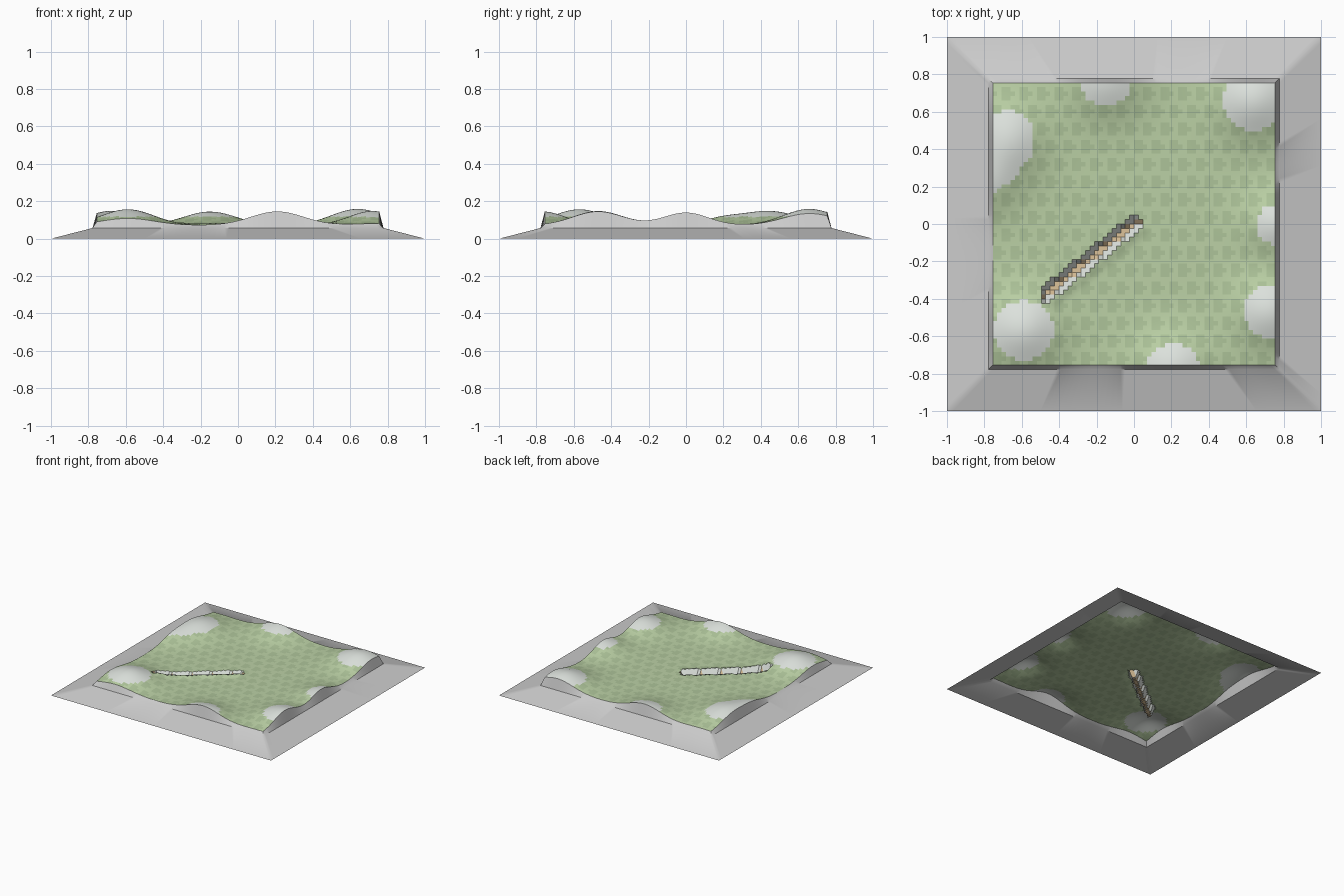
import bpy, bmesh, math
from mathutils import Vector

if "Cube" in bpy.data.objects:
    bpy.data.objects.remove(bpy.data.objects["Cube"])

N, R = 64, 0.755            # terrain cells per side, half width
BASE, FLOOR = 0.072, 0.03   # meadow level, trench floor level
SKIRT_IN, SKIRT_Z = 0.778, 0.057

# hills: x, y, height, spread in x, spread in y
HILLS = [(-.59, -.57, .085, .20, .20), (-.67, .45, .075, .19, .22),
         (-.78, .20, .035, .14, .16), (-.15, .77, .073, .20, .20),
         (.64, .66, .087, .20, .20), (.77, 0, .068, .18, .17),
         (.72, -.47, .076, .18, .19), (.21, -.77, .074, .20, .18)]

A, B = Vector((-.475, -.38)), Vector((.01, .008))
AXIS = (B - A).normalized()


def trench_coords(x, y):
    """Distance along the trench and signed offset to its south-east side."""
    d = Vector((x, y)) - A
    return d.dot(AXIS), d.x * AXIS.y - d.y * AXIS.x


def height(x, y):
    z = BASE
    for hx, hy, h, sx, sy in HILLS:
        z += h * math.exp(-((x - hx) / sx) ** 2 - ((y - hy) / sy) ** 2)
    t, s = trench_coords(x, y)
    if -.012 < t < (B - A).length + .012:
        if abs(s) < .026:
            return FLOOR
        z += .012 * math.exp(-((s - .045) / .025) ** 2)   # spoil bank
    return z


def material(name, rgb):
    m = bpy.data.materials.new(name)
    m.diffuse_color = (*rgb, 1)
    m.use_nodes = True
    m.node_tree.nodes["Principled BSDF"].inputs["Base Color"].default_value = m.diffuse_color
    return m


MATS = [material("grass", (.50, .64, .38)), material("dark_grass", (.42, .55, .32)),
        material("rock", (.74, .78, .74)), material("soil", (.72, .54, .32))]


def make_object(name, bm, mats):
    me = bpy.data.meshes.new(name)
    bm.to_mesh(me)
    bm.free()
    ob = bpy.data.objects.new(name, me)
    bpy.context.collection.objects.link(ob)
    for m in mats:
        me.materials.append(m)
    bpy.ops.object.select_all(action='DESELECT')
    ob.select_set(True)
    bpy.context.view_layer.objects.active = ob
    bpy.ops.object.shade_smooth_by_angle(angle=math.radians(35))
    return ob


# terrain: displaced grid, coloured by height, trench and a mottled grass pattern
bm = bmesh.new()
bmesh.ops.create_grid(bm, x_segments=N, y_segments=N, size=R)
for v in bm.verts:
    v.co.z = height(v.co.x, v.co.y)
for f in bm.faces:
    c = f.calc_center_median()
    t, s = trench_coords(c.x, c.y)
    low, high = min(v.co.z for v in f.verts), max(v.co.z for v in f.verts)
    if low <= FLOOR + 1e-5:
        f.material_index = 3 if abs(s) < .015 and high < BASE * 2 else 2
    elif c.z > .117:
        f.material_index = 2
    else:
        i, j = int((c.x + R) * N / (2 * R)), int((c.y + R) * N / (2 * R))
        k = (i + 2 * (j // 4 % 2)) % 4
        f.material_index = 1 if (k < 2 and j % 4 < 3) or (k == 2 and j % 4 == 1) else 0
make_object("terrain", bm, MATS)

# border: steep wall following the terrain rim, then a gently sloping skirt
bm = bmesh.new()
for side in range(4):
    a = side * math.pi / 2
    ca, sa = round(math.cos(a)), round(math.sin(a))
    rows = []
    for i in range(N + 1):
        u = 2 * i / N - 1
        turn = lambda x, y: (x * ca - y * sa, x * sa + y * ca)
        rim, mid, out = (turn(u * r, -r) for r in (R, SKIRT_IN, 1))
        rows.append([bm.verts.new((*rim, height(*rim))),
                     bm.verts.new((*mid, SKIRT_Z)),
                     bm.verts.new((*out, 0))])
    for p, q in zip(rows, rows[1:]):
        for k in range(2):
            bm.faces.new((p[k], p[k + 1], q[k + 1], q[k]))
bmesh.ops.remove_doubles(bm, verts=bm.verts, dist=1e-5)
make_object("border_skirt", bm, [])
